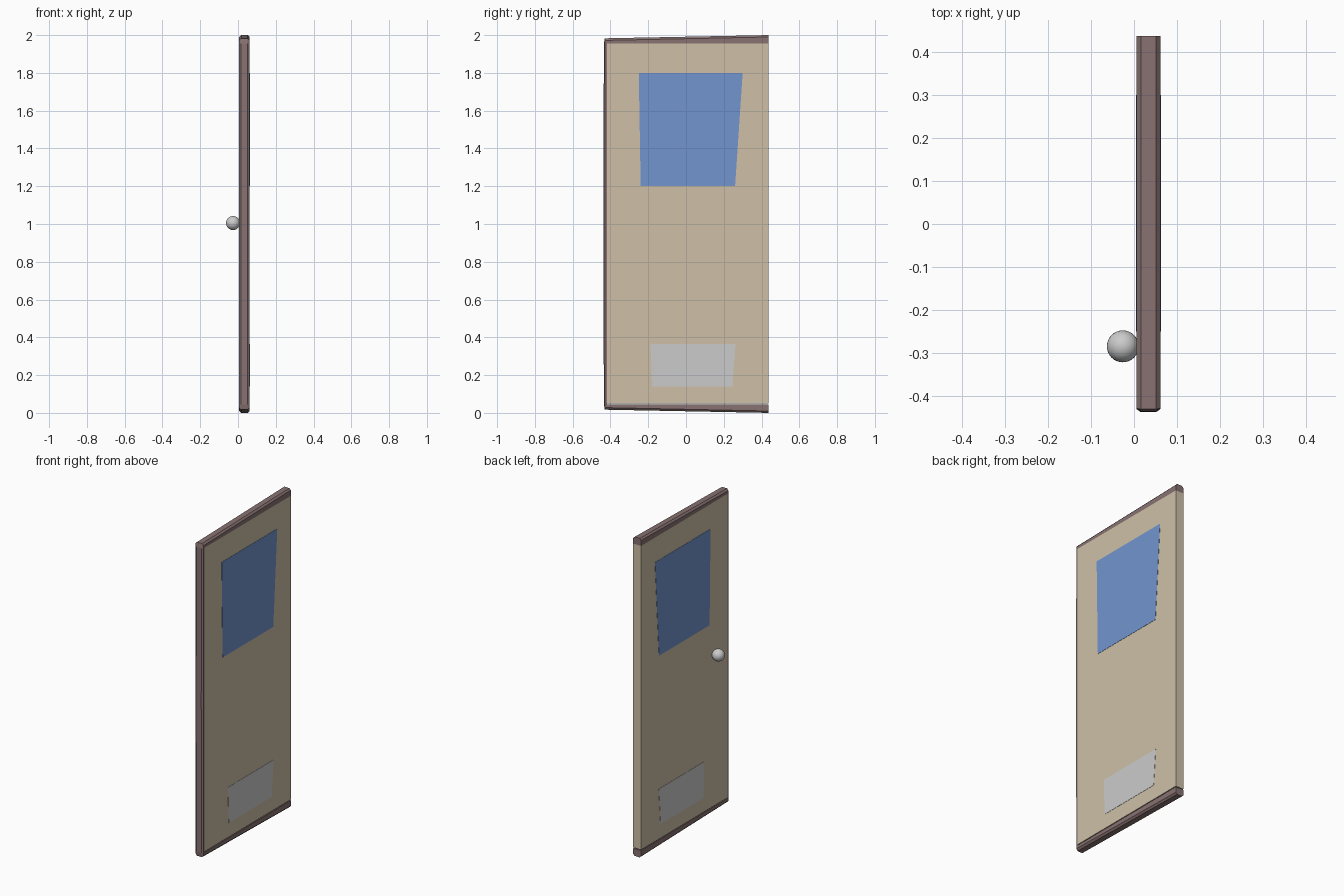
import bpy, bmesh

if "Cube" in bpy.data.objects:
    bpy.data.objects.remove(bpy.data.objects["Cube"])


def material(name, rgb):
    m = bpy.data.materials.new(name)
    m.diffuse_color = (*rgb, 1)
    m.use_nodes = True
    m.node_tree.nodes["Principled BSDF"].inputs["Base Color"].default_value = m.diffuse_color
    return m


def loft(name, sections, mat=None):
    """Solid through matching (y, z) outlines placed at increasing x."""
    bm = bmesh.new()
    rings = [[bm.verts.new((x, y, z)) for y, z in outline] for x, outline in sections]
    n = len(rings[0])
    for a, b in zip(rings, rings[1:]):
        for i in range(n):
            j = (i + 1) % n
            bm.faces.new((a[i], a[j], b[j], b[i]))
    bm.faces.new(rings[0][::-1])
    bm.faces.new(rings[-1])
    bmesh.ops.recalc_face_normals(bm, faces=bm.faces)
    mesh = bpy.data.meshes.new(name)
    bm.to_mesh(mesh)
    bm.free()
    obj = bpy.data.objects.new(name, mesh)
    bpy.context.collection.objects.link(obj)
    if mat:
        mesh.materials.append(mat)
    return obj


X0, X1, C = 0.006, 0.061, 0.01          # door faces and chamfer
BACK, INNER = 0.436, -0.418


def chamfered(name, inner, outer, mat):
    return loft(name, [(X0, inner), (X0 + C, outer), (X1 - C, outer), (X1, inner)], mat)


cream = material("cream_paint", (0.62, 0.53, 0.39))
brown = material("brown_trim", (0.25, 0.17, 0.17))
blue = material("blue_glass", (0.17, 0.30, 0.62))

# Main slab
slab = [(INNER, 0.05), (BACK, 0.05), (BACK, 1.955), (INNER, 1.955)]
loft("door_slab", [(X0, slab), (X1, slab)], cream)

# Sloping top and bottom trim, mirrored about mid height
rail_in = [(-0.428, 1.955), (BACK, 1.955), (BACK, 1.99), (-0.428, 1.972)]
rail_out = [(-0.435, 1.955), (BACK, 1.955), (BACK, 2.0), (-0.43, 1.983)]
chamfered("top_trim", rail_in, rail_out, brown)
chamfered("bottom_trim", [(y, 2 - z) for y, z in rail_in],
          [(y, 2 - z) for y, z in rail_out], brown)

# Slightly bowed trim on the opening edge
chamfered("edge_trim",
          [(INNER, 0.045), (INNER, 1.96), (-0.428, 1.955), (-0.43, 1.0), (-0.428, 0.045)],
          [(INNER, 0.045), (INNER, 1.96), (-0.435, 1.955), (-0.437, 1.0), (-0.435, 0.045)], brown)

# Window and vent show on both faces
window = [(-0.24, 1.2), (0.26, 1.2), (0.30, 1.8), (-0.25, 1.8)]
vent = [(-0.18, 0.14), (0.245, 0.14), (0.262, 0.365), (-0.188, 0.365)]
for name, outline, mat in (("window", window, blue), ("vent", vent, None)):
    loft(name, [(X0 - 0.0015, outline), (X1 + 0.0015, outline)], mat)

# Door knob
bpy.ops.mesh.primitive_uv_sphere_add(segments=32, ring_count=16, radius=0.037,
                                     location=(-0.026, -0.284, 1.005))
knob = bpy.context.object
knob.name = "door_knob"
bpy.ops.object.shade_smooth()
